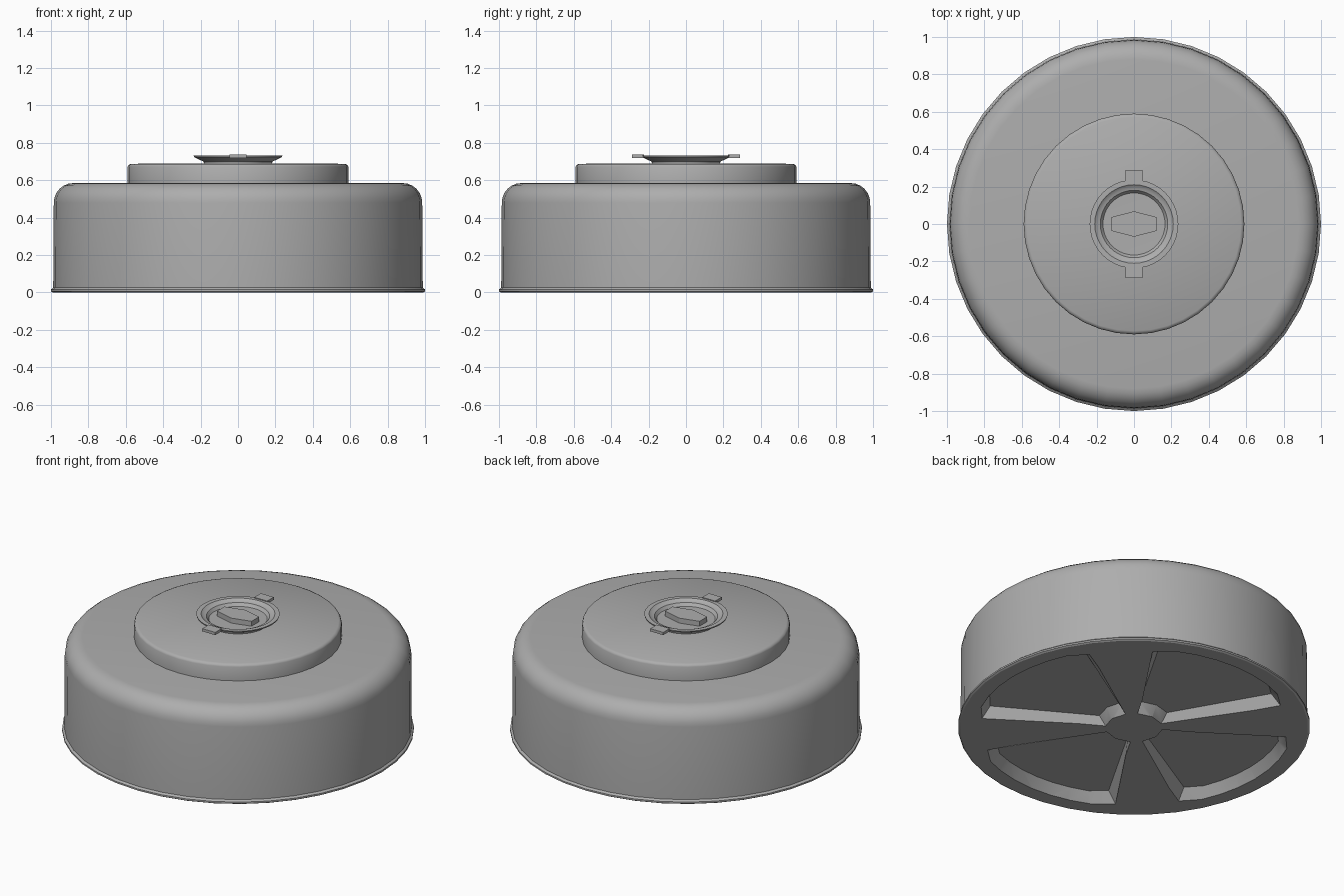
import bpy
import bmesh
from math import radians, sin, cos, pi

SEGMENTS = 40

cube = bpy.data.objects.get("Cube")
if cube:
    bpy.data.objects.remove(cube, do_unlink=True)

# Single painted metal colour
grey = bpy.data.materials.new("painted_grey")
grey.use_nodes = True
colour = (0.42, 0.42, 0.42, 1)
grey.diffuse_color = colour
grey.node_tree.nodes["Principled BSDF"].inputs["Base Color"].default_value = colour


def finish(name, bm, smooth=None):
    bmesh.ops.recalc_face_normals(bm, faces=bm.faces)
    mesh = bpy.data.meshes.new(name)
    bm.to_mesh(mesh)
    bm.free()
    mesh.materials.append(grey)
    obj = bpy.data.objects.new(name, mesh)
    bpy.context.collection.objects.link(obj)
    if smooth:
        shade(obj, smooth)
    return obj


def shade(obj, angle):
    bpy.ops.object.select_all(action="DESELECT")
    obj.select_set(True)
    bpy.context.view_layer.objects.active = obj
    bpy.ops.object.shade_smooth_by_angle(angle=radians(angle))


def lathe(name, profile, smooth=None):
    """Spin a closed (radius, height) profile whose ends lie on the axis."""
    bm = bmesh.new()
    verts = [bm.verts.new((r, 0, z)) for r, z in profile]
    edges = [bm.edges.new(pair) for pair in zip(verts, verts[1:])]
    bmesh.ops.spin(bm, geom=verts + edges, cent=(0, 0, 0), axis=(0, 0, 1),
                   angle=2 * pi, steps=SEGMENTS, use_merge=True)
    bmesh.ops.remove_doubles(bm, verts=bm.verts, dist=0.0001)
    return finish(name, bm, smooth)


def loft(bm, lower, upper):
    """Close two matching outlines into a solid."""
    a = [bm.verts.new(p) for p in lower]
    b = [bm.verts.new(p) for p in upper]
    bm.faces.new(a)
    bm.faces.new(b)
    for i in range(len(a)):
        j = (i + 1) % len(a)
        bm.faces.new((a[i], a[j], b[j], b[i]))


def wedge(turn, inner, outer, half, z):
    """Outline of a pie slice with its tip cut off."""
    steps = 8
    arc = [turn + half * (2 * i / steps - 1) for i in range(steps + 1)]
    ring = [(outer - (0.03 if a in (arc[0], arc[-1]) else 0), a) for a in arc]
    ring += [(inner, a) for a in (arc[-1], turn, arc[0])]
    return [(r * cos(a), r * sin(a), z) for r, a in ring]


# Main body with rounded shoulder and thin bottom flange
shoulder = [(0.88 + 0.105 * cos(radians(a)), 0.48 + 0.105 * sin(radians(a)))
            for a in range(0, 91, 15)]
body = lathe("body", [(0, 0), (0.99, 0), (1, 0.006), (1, 0.016), (0.988, 0.026)]
             + shoulder + [(0, 0.585)])

# Four tapered recesses leave a spoked underside
bm = bmesh.new()
for i in range(4):
    turn = i * pi / 2
    loft(bm, wedge(turn, 0.15, 0.914, radians(34), -0.02),
         wedge(turn, 0.2, 0.86, radians(30), 0.06))
cutter = finish("recess_cutter", bm)
cutter.hide_render = True
cut = body.modifiers.new("recesses", "BOOLEAN")
cut.operation = "DIFFERENCE"
cut.solver = "EXACT"
cut.object = cutter
bpy.context.view_layer.objects.active = body
bpy.ops.object.modifier_apply(modifier=cut.name)
bpy.data.objects.remove(cutter, do_unlink=True)
shade(body, 30)

# Raised pressure plate
lathe("pressure_plate", [(0, 0.58), (0.59, 0.58), (0.59, 0.672), (0.585, 0.682),
                         (0.572, 0.688), (0, 0.69)], 50)

# Flared dish in the middle of the plate
lathe("cap_dish", [(0, 0.685), (0.18, 0.685), (0.185, 0.7), (0.235, 0.724),
                   (0.237, 0.732), (0.21, 0.732), (0.198, 0.722), (0.18, 0.718),
                   (0.166, 0.7), (0, 0.698)], 35)

# Grip tabs on the front and back of the dish
for name, side in (("front_tab", -1), ("back_tab", 1)):
    bm = bmesh.new()
    outline = [(-0.045, 0.225), (0.045, 0.225), (0.045, 0.29), (-0.045, 0.29)]
    loft(bm, [(x, side * y, 0.72) for x, y in outline],
         [(x, side * y, 0.737) for x, y in outline])
    finish(name, bm)

# Six-sided turning knob
bm = bmesh.new()
hexagon = [(-0.12, -0.037), (0, -0.068), (0.12, -0.037),
           (0.12, 0.037), (0, 0.068), (-0.12, 0.037)]
loft(bm, [(x, y, 0.695) for x, y in hexagon], [(x, y, 0.73) for x, y in hexagon])
finish("turning_knob", bm)
